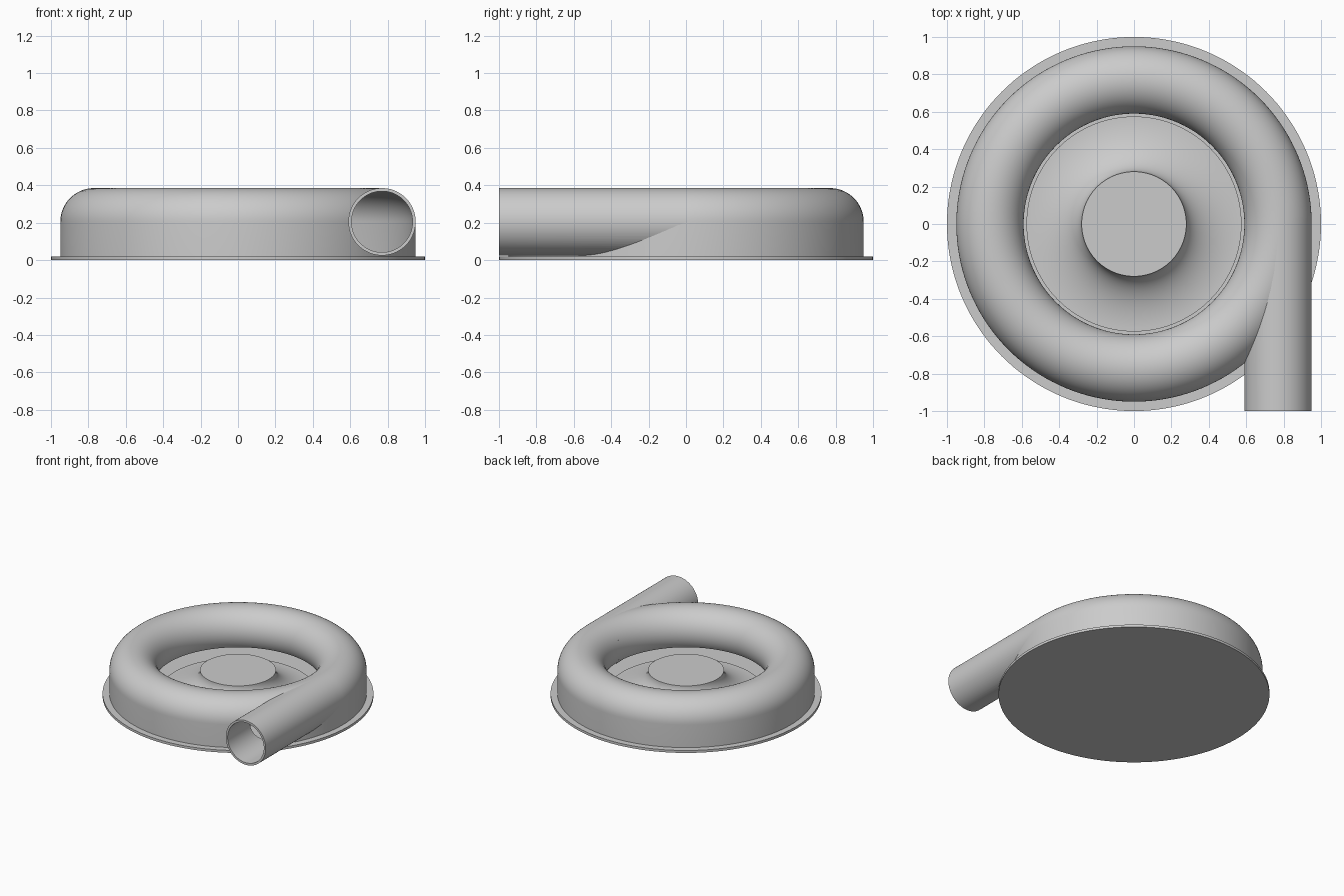
import bpy, bmesh, math
from mathutils import Matrix

old = bpy.data.objects.get("Cube")
if old:
    bpy.data.objects.remove(old, do_unlink=True)

grey = bpy.data.materials.new("light_grey")
grey.use_nodes = True
tone = (0.6, 0.6, 0.6, 1)
grey.diffuse_color = tone
grey.node_tree.nodes["Principled BSDF"].inputs["Base Color"].default_value = tone

PLATE = 0.02               # base plate thickness
RING, MID = 0.77, 0.205    # centre line radius and height of the duct
OUTER, INNER = 0.18, 0.165 # duct radii outside and inside


def lathe(name, profile, steps=144, closed=True):
    """Revolve a (radius, height) profile around z."""
    bm = bmesh.new()
    verts = [bm.verts.new((r, 0, z)) for r, z in profile]
    pairs = list(zip(verts, verts[1:]))
    if closed:
        pairs.append((verts[-1], verts[0]))
    edges = [bm.edges.new(p) for p in pairs]
    bmesh.ops.spin(bm, geom=verts + edges, cent=(0, 0, 0), axis=(0, 0, 1),
                   angle=math.tau, steps=steps)
    bmesh.ops.remove_doubles(bm, verts=bm.verts[:], dist=0.0001)
    bmesh.ops.recalc_face_normals(bm, faces=bm.faces[:])
    mesh = bpy.data.meshes.new(name)
    bm.to_mesh(mesh)
    bm.free()
    mesh.materials.append(grey)
    obj = bpy.data.objects.new(name, mesh)
    bpy.context.collection.objects.link(obj)
    return obj


def activate(obj):
    bpy.ops.object.select_all(action='DESELECT')
    obj.select_set(True)
    bpy.context.view_layer.objects.active = obj


def cut(obj, cutter):
    cutter.hide_render = True
    mod = obj.modifiers.new("opening", 'BOOLEAN')
    mod.operation = 'DIFFERENCE'
    mod.solver = 'EXACT'
    mod.object = cutter
    activate(obj)
    bpy.ops.object.modifier_apply(modifier=mod.name)


def duct_arc(radius, end):
    """Points over the duct, from the outer side to the given angle inside."""
    n = 36
    return [(RING + radius * math.cos(end * i / n),
             MID + radius * math.sin(end * i / n)) for i in range(n + 1)]


def to_outlet(obj):
    """Lay a z-axis tube along -y at the duct centre line."""
    obj.data.transform(Matrix.Translation((RING, 0, MID))
                       @ Matrix.Rotation(math.pi / 2, 4, 'X'))
    return obj


# Base plate
base = lathe("base_plate", [(0, 0), (1, 0), (1, PLATE), (0, PLATE)])

# Hollow ring casing with a straight outer skirt and an inner lip
lip = math.pi + math.asin(0.1 / OUTER)
outside = [(RING + OUTER, PLATE - 0.005)] + duct_arc(OUTER, lip)
inside = [(RING + INNER, PLATE - 0.005)] + duct_arc(INNER, lip)
casing = lathe("ring_casing", outside + inside[::-1])

# Straight outlet pipe, opened into the ring
pipe = to_outlet(lathe("outlet_pipe", [(OUTER, 0), (OUTER, 1),
                                       (INNER - 0.002, 1), (INNER - 0.002, 0)], 72))
bore = to_outlet(lathe("bore_cutter", [(0, 0), (INNER - 0.002, 0),
                                       (INNER - 0.002, 1.1), (0, 1.1)], 72))
cavity = lathe("cavity_cutter", inside + [(inside[-1][0], PLATE - 0.005)])
cut(casing, bore)
cut(pipe, cavity)
for cutter in (bore, cavity):
    bpy.data.objects.remove(cutter, do_unlink=True)

# Central rotor: flat hub flaring down to a thin rim
hub_r, hub_z, rim_r, rim_z = 0.28, 0.21, 0.575, 0.04
flare = []
for i in range(25):
    a = math.pi / 2 * i / 24
    flare.append((rim_r - (rim_r - hub_r) * math.cos(a),
                  hub_z - (hub_z - rim_z) * math.sin(a)))
rotor = lathe("rotor", [(0, hub_z)] + flare + [(rim_r, PLATE - 0.01), (0, PLATE - 0.01)])

for obj in (base, casing, pipe, rotor):
    activate(obj)
    bpy.ops.object.shade_smooth_by_angle(angle=math.radians(30))
